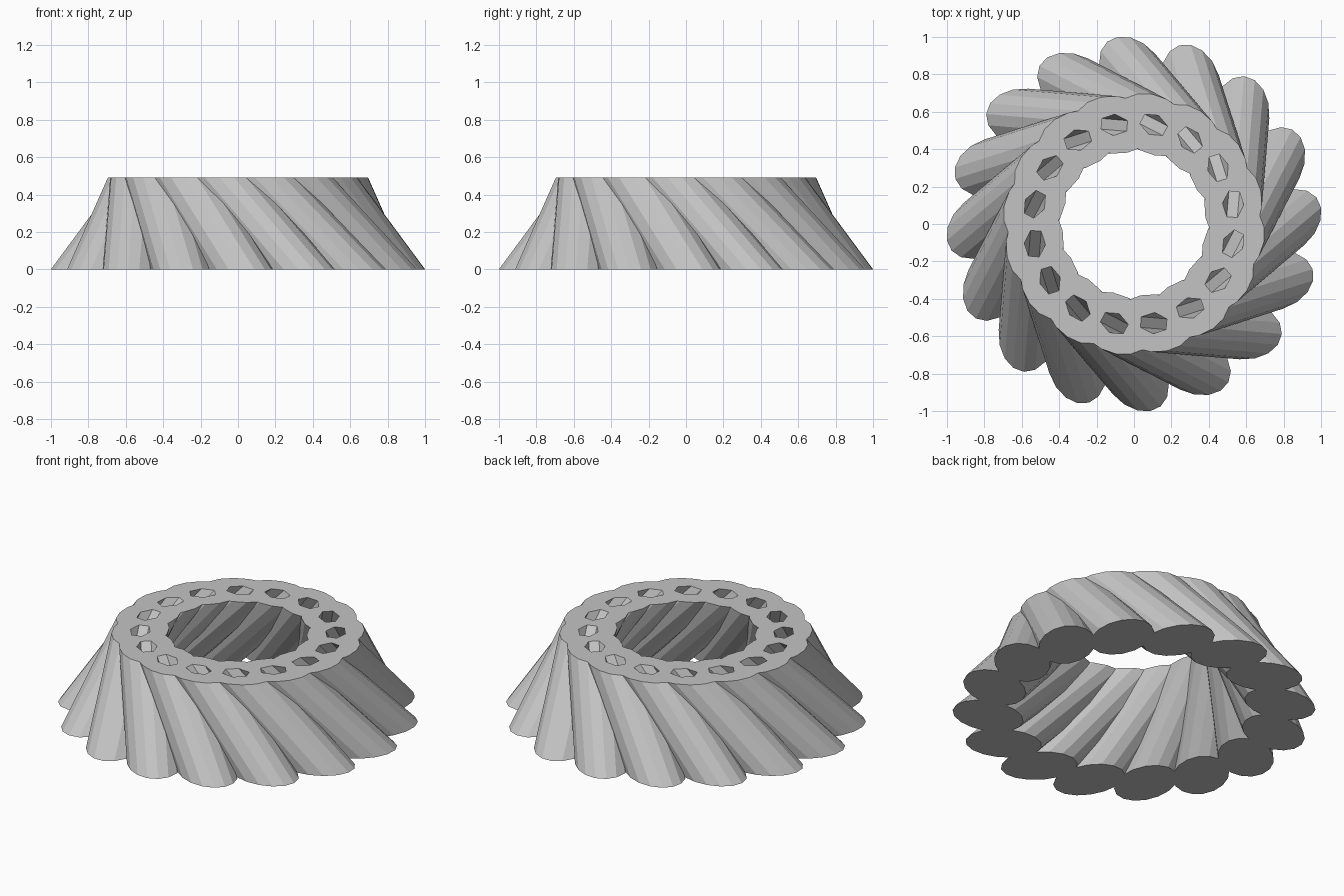
import bpy, bmesh, math
from mathutils import Matrix, Vector

if "Cube" in bpy.data.objects:
    bpy.data.objects.remove(bpy.data.objects["Cube"], do_unlink=True)

COUNT = 16                              # rods around the ring
HEIGHT = 0.49
ROD_RADIUS = 0.154
HOLE_RADIUS = 0.057
BOTTOM = Vector((0.57, 0.577, 0.0))     # axis of the first leaning rod
TOP = Vector((0.53, 0.105, HEIGHT))
AXIS = (TOP - BOTTOM).normalized()

grey = bpy.data.materials.new("light grey")
grey.use_nodes = True
grey.diffuse_color = (0.55, 0.55, 0.55, 1)
grey.node_tree.nodes["Principled BSDF"].inputs["Base Color"].default_value = (0.55, 0.55, 0.55, 1)


def finish(bm, name):
    bmesh.ops.recalc_face_normals(bm, faces=bm.faces)
    mesh = bpy.data.meshes.new(name)
    bm.to_mesh(mesh)
    bm.free()
    mesh.materials.append(grey)
    obj = bpy.data.objects.new(name, mesh)
    bpy.context.collection.objects.link(obj)
    return obj


def leaning_ring(name, start, end, radius, sides):
    """Prisms from start to end, repeated around the z axis."""
    bm = bmesh.new()
    direction = end - start
    aim = direction.to_track_quat('Z', 'Y').to_matrix().to_4x4()
    place = Matrix.Translation((start + end) / 2) @ aim @ Matrix.Rotation(math.pi / 2, 4, 'Z')
    for i in range(COUNT):
        turn = Matrix.Rotation(math.tau * i / COUNT, 4, 'Z')
        bmesh.ops.create_cone(bm, cap_ends=True, segments=sides, radius1=radius,
                              radius2=radius, depth=direction.length, matrix=turn @ place)
    return finish(bm, name)


def cut(obj, cutter, operation):
    mod = obj.modifiers.new(operation.lower(), 'BOOLEAN')
    mod.operation = operation
    mod.solver = 'EXACT'
    mod.use_self = True
    mod.object = cutter
    cutter.hide_render = True
    bpy.context.view_layer.update()
    graph = bpy.context.evaluated_depsgraph_get()
    result = bpy.data.meshes.new_from_object(obj.evaluated_get(graph))
    obj.modifiers.clear()
    obj.data = result
    bpy.data.objects.remove(cutter, do_unlink=True)


# Ring of fused leaning rods, longer than needed at both ends
ring = leaning_ring("fluted_ring", BOTTOM - AXIS * 0.3, TOP + AXIS * 0.3, ROD_RADIUS, 16)

# Slab that trims the rods flat at the base and the rim
bm = bmesh.new()
bmesh.ops.create_cube(bm, size=1, matrix=Matrix.Translation((0, 0, HEIGHT / 2))
                      @ Matrix.Diagonal((4, 4, HEIGHT, 1)))
cut(ring, finish(bm, "trim_slab"), 'INTERSECT')

# Blind six-sided sockets along each rod
sockets = leaning_ring("socket_cutters", TOP - AXIS * 0.3, TOP + AXIS * 0.12, HOLE_RADIUS, 6)
cut(ring, sockets, 'DIFFERENCE')

# One colour, flat facets
ring.data.materials.clear()
ring.data.materials.append(grey)
for face in ring.data.polygons:
    face.material_index = 0
    face.use_smooth = False
